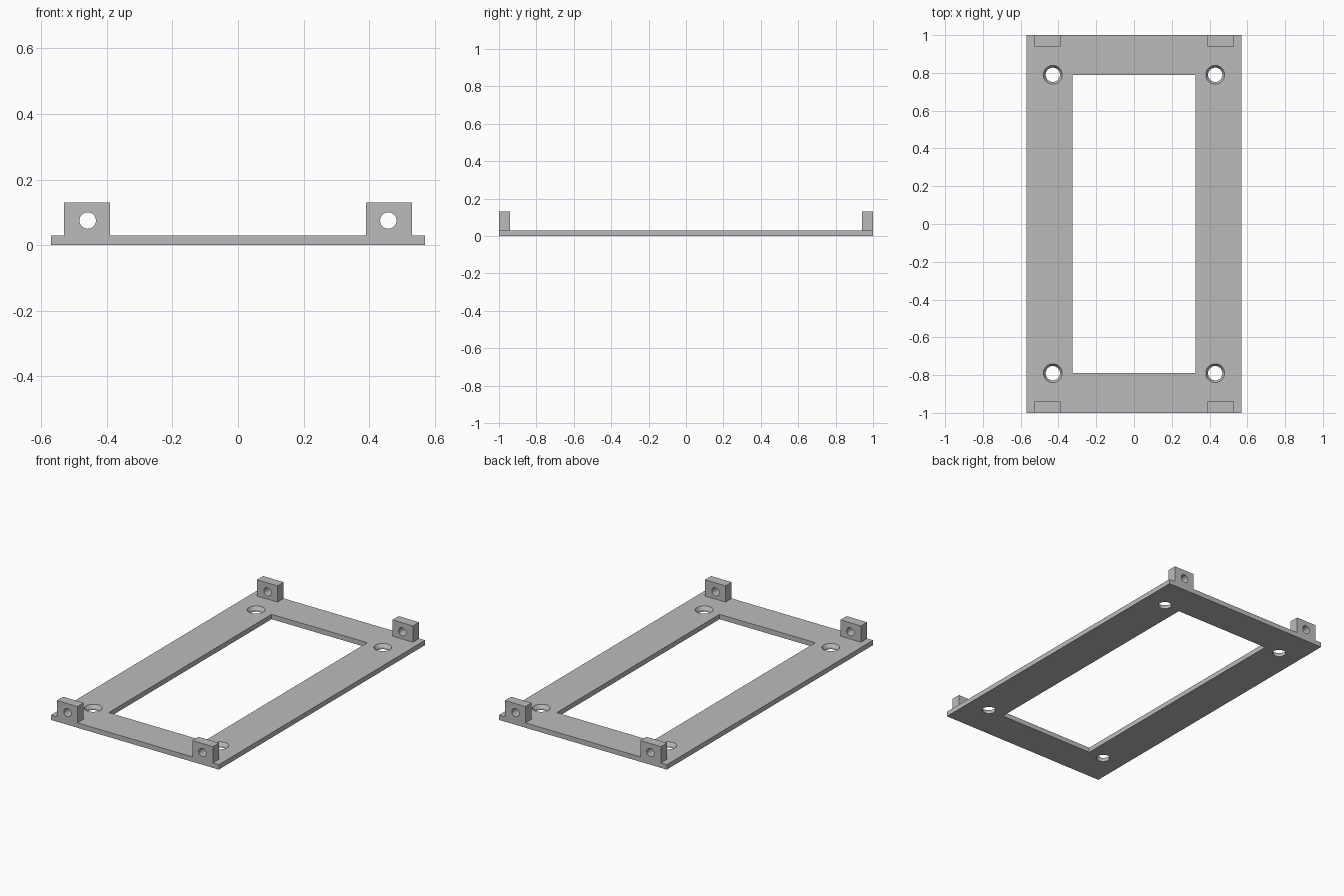
import bpy
import bmesh
from math import pi, radians
from mathutils import Matrix

cube = bpy.data.objects.get("Cube")
if cube:
    bpy.data.objects.remove(cube, do_unlink=True)

PLATE_T = 0.03
CORNERS = [(sx, sy) for sx in (-1, 1) for sy in (-1, 1)]

grey = bpy.data.materials.new("plain grey")
grey.use_nodes = True
colour = (0.5, 0.5, 0.5, 1)
grey.diffuse_color = colour
grey.node_tree.nodes["Principled BSDF"].inputs["Base Color"].default_value = colour


def finish(name, bm):
    mesh = bpy.data.meshes.new(name)
    bm.to_mesh(mesh)
    bm.free()
    mesh.materials.append(grey)
    obj = bpy.data.objects.new(name, mesh)
    bpy.context.collection.objects.link(obj)
    return obj


def box(name, lo, hi):
    bm = bmesh.new()
    bmesh.ops.create_cube(bm, size=1)
    for v in bm.verts:
        v.co = [a + (c + 0.5) * (b - a) for a, b, c in zip(lo, hi, v.co)]
    return finish(name, bm)


def cone(name, centre, r_low, r_high, depth, along_y=False):
    bm = bmesh.new()
    turn = Matrix.Rotation(pi / 2 if along_y else 0, 4, 'X')
    bmesh.ops.create_cone(bm, cap_ends=True, segments=48, radius1=r_low,
                          radius2=r_high, depth=depth,
                          matrix=Matrix.Translation(centre) @ turn)
    return finish(name, bm)


def combine(target, tool, operation):
    tool.hide_render = True
    mod = target.modifiers.new(operation, 'BOOLEAN')
    mod.operation = operation
    mod.solver = 'EXACT'
    mod.object = tool
    bpy.context.view_layer.objects.active = target
    bpy.ops.object.modifier_apply(modifier=mod.name)
    bpy.data.objects.remove(tool, do_unlink=True)


# Flat plate with a large rectangular window
frame = box("mounting_frame", (-0.57, -1, 0), (0.57, 1, PLATE_T))
window = box("window_cutter", (-0.325, -0.79, -0.1), (0.325, 0.79, 0.1))
combine(frame, window, 'DIFFERENCE')

for sx, sy in CORNERS:
    # Upright tab flush with the end of the plate
    xs = sorted((sx * 0.39, sx * 0.53))
    ys = sorted((sy * 0.94, sy * 1.0))
    tab = box("end_tab", (xs[0], ys[0], PLATE_T / 2), (xs[1], ys[1], 0.13))
    combine(frame, tab, 'UNION')

    # Cross hole through the tab
    bore = cone("tab_bore", (sx * 0.458, sy * 0.97, 0.075), 0.025, 0.025, 0.2, True)
    combine(frame, bore, 'DIFFERENCE')

    # Countersunk screw hole through the plate
    x, y = sx * 0.43, sy * 0.79
    bore = cone("screw_bore", (x, y, 0), 0.038, 0.038, 0.2)
    combine(frame, bore, 'DIFFERENCE')
    sink = cone("countersink", (x, y, 0.025), 0.038, 0.056, 0.03)
    combine(frame, sink, 'DIFFERENCE')

# Merge coplanar faces and smooth only the round walls
bm = bmesh.new()
bm.from_mesh(frame.data)
bmesh.ops.remove_doubles(bm, verts=bm.verts, dist=0.00001)
bmesh.ops.dissolve_limit(bm, angle_limit=radians(0.5), verts=bm.verts, edges=bm.edges)
bm.to_mesh(frame.data)
bm.free()
bpy.ops.object.select_all(action='DESELECT')
frame.select_set(True)
bpy.context.view_layer.objects.active = frame
bpy.ops.object.shade_smooth_by_angle(angle=radians(25))
